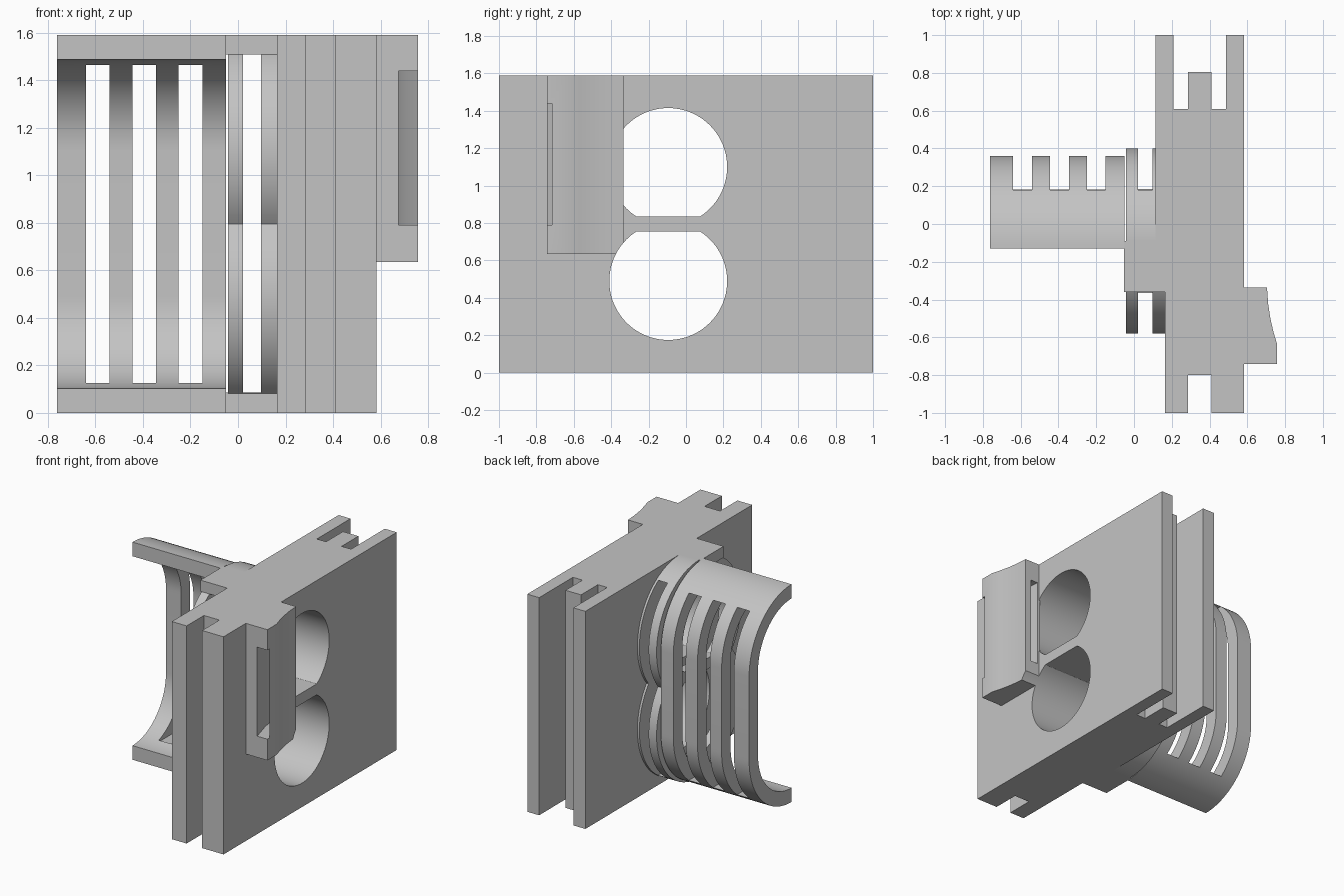
import bpy, bmesh, math

if "Cube" in bpy.data.objects:
    bpy.data.objects.remove(bpy.data.objects["Cube"])

grey = bpy.data.materials.new("light_grey")
grey.diffuse_color = (0.55, 0.55, 0.55, 1)
grey.use_nodes = True
grey.node_tree.nodes["Principled BSDF"].inputs["Base Color"].default_value = grey.diffuse_color

MID, TOP = 0.795, 1.59          # mid height and overall height
HI, LO = 1.1, 0.49              # heights of the two round centres


def prism(name, pts, lo, hi, axis="z"):
    """Extrude a profile: (x, y) pairs along z, or (y, z) pairs along x."""
    bm = bmesh.new()
    place = (lambda a, b, t: (a, b, t)) if axis == "z" else (lambda a, b, t: (t, a, b))
    face = bm.faces.new([bm.verts.new(place(a, b, lo)) for a, b in pts])
    new = bmesh.ops.extrude_face_region(bm, geom=[face])["geom"]
    step = (0, 0, hi - lo) if axis == "z" else (hi - lo, 0, 0)
    bmesh.ops.translate(bm, vec=step, verts=[v for v in new if isinstance(v, bmesh.types.BMVert)])
    bmesh.ops.recalc_face_normals(bm, faces=bm.faces)
    mesh = bpy.data.meshes.new(name)
    bm.to_mesh(mesh)
    bm.free()
    mesh.materials.append(grey)
    ob = bpy.data.objects.new(name, mesh)
    bpy.context.collection.objects.link(ob)
    return ob


def box(name, x0, x1, y0, y1, z0, z1):
    return prism(name, [(x0, y0), (x1, y0), (x1, y1), (x0, y1)], z0, z1)


def arc(cy, cz, r, a0, a1, n=48):
    return [(cy + r * math.cos(a0 + (a1 - a0) * i / n),
             cz + r * math.sin(a0 + (a1 - a0) * i / n)) for i in range(n + 1)]


def cut(ob, cutters):
    bpy.context.view_layer.objects.active = ob
    for c in cutters:
        m = ob.modifiers.new("cut", "BOOLEAN")
        m.operation, m.solver, m.object = "DIFFERENCE", "EXACT", c
        bpy.ops.object.modifier_apply(modifier=m.name)


def flip(pts):
    return [(y, 2 * MID - z) for y, z in pts]


# Cutters: two round openings separated by a thin web
a = math.asin(-0.265 / 0.315)
hole = arc(-0.095, HI, 0.315, a, math.pi - a, 72)
upper_hole = prism("upper_hole_cutter", hole, -0.3, 1, "x")
lower_hole = prism("lower_hole_cutter", flip(hole), -0.3, 1, "x")

# Main plate with grooves at the front and back ends
plate = prism("main_plate", [
    (0.165, -1), (0.285, -1), (0.285, -0.8), (0.41, -0.8), (0.41, -1), (0.583, -1),
    (0.583, 1), (0.487, 1), (0.487, 0.61), (0.41, 0.61), (0.41, 0.805), (0.285, 0.805),
    (0.285, 0.61), (0.21, 0.61), (0.21, 1), (0.113, 1), (0.113, -0.09), (0.165, -0.09)], 0, TOP)
cut(plate, [upper_hole, lower_hole])

# Double round collar with a slot around it
a = math.asin(-(HI - MID) / 0.49)
top_arc = arc(-0.09, HI, 0.49, a, math.pi - a)
collar = prism("double_collar", top_arc + flip(top_arc)[::-1][1:-1], -0.042, 0.19, "x")
collar_slot = box("collar_slot_cutter", 0.022, 0.097, -1, 1, 0.085, 1.508)
cut(collar, [upper_hole, lower_hole, collar_slot])

# Flat shoulders joining plate, collar and cage
for name, z0, z1 in (("lower_shoulder", 0, 0.085), ("upper_shoulder", 1.508, TOP)):
    box(name, -0.052, 0.17, -0.36, -0.09, z0, z1)

# Curved cage wall with three vertical slots
def half(r):
    q = arc(-0.13, HI, r, 0, math.pi / 2, 24)
    return flip(q)[::-1] + q

cage = prism("slotted_cage", half(0.49) + half(0.387)[::-1], -0.762, -0.05, "x")
cage_slots = [box("cage_slot_cutter", x, x + 0.1, 0, 1, 0.113, 1.48) for x in (-0.64, -0.445, -0.25)]
cut(cage, cage_slots)

# Side clip with a concave face and a curved strap channel
clip = prism("side_clip", [
    (0.575, -0.742), (0.757, -0.742), (0.757, -0.635), (0.738, -0.57), (0.722, -0.5),
    (0.71, -0.42), (0.704, -0.335), (0.575, -0.335)], 0.635, TOP)
channel = prism("strap_channel_cutter", [
    (0.675, -0.742), (0.673, -0.8), (0.8, -0.8), (0.8, -0.716), (0.757, -0.716), (0.705, -0.6),
    (0.668, -0.45), (0.65, -0.3), (0.592, -0.3), (0.606, -0.45), (0.635, -0.6)], 0.79, 1.44)
cut(clip, [lower_hole, channel])

# Remove cutters and shade the curved walls smoothly
for c in [upper_hole, lower_hole, collar_slot, channel] + cage_slots:
    bpy.data.objects.remove(c)
bpy.ops.object.select_all(action="SELECT")
bpy.context.view_layer.objects.active = plate
bpy.ops.object.shade_smooth_by_angle(angle=math.radians(20))
